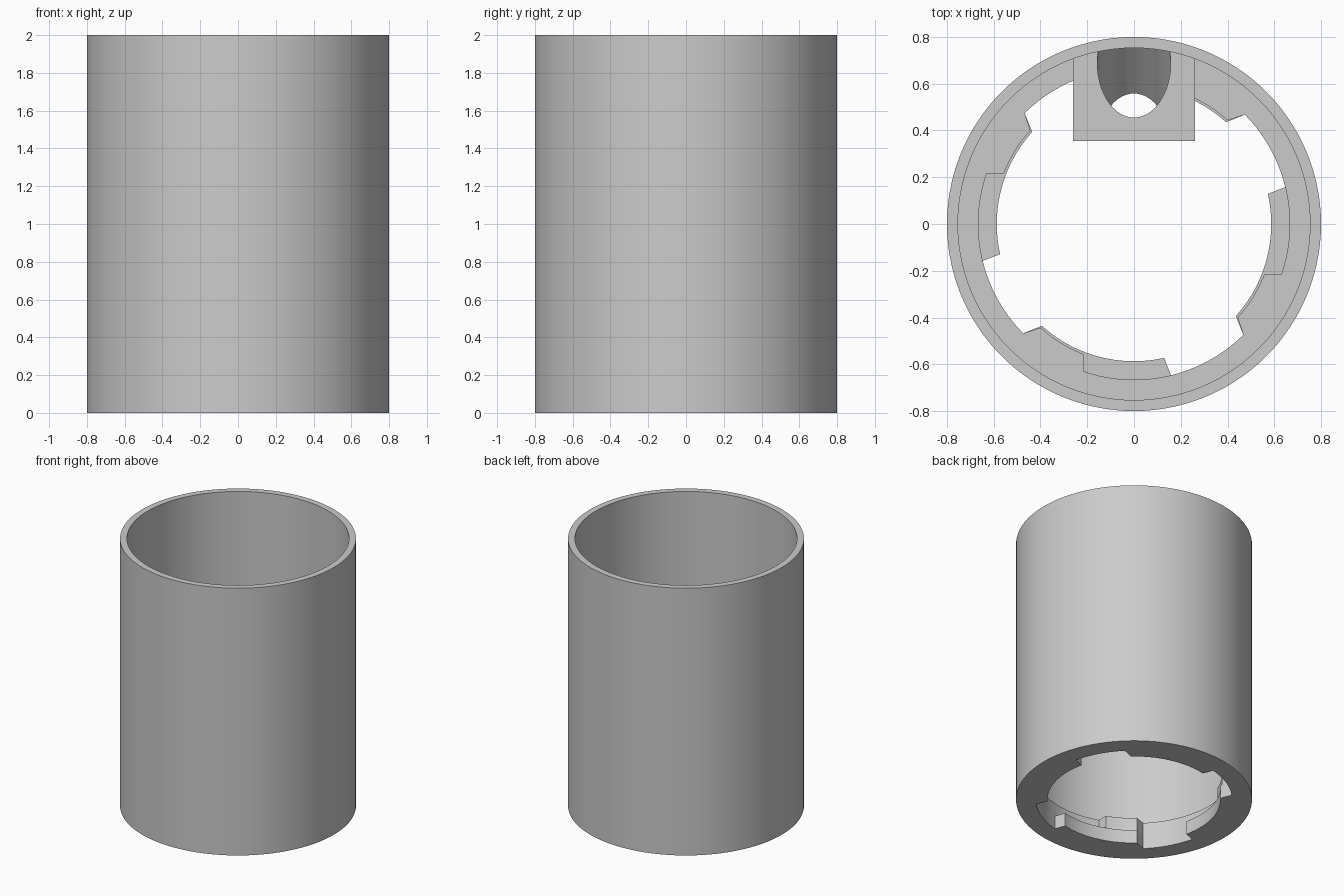
import bpy, bmesh
from math import radians, cos, sin, asin

old = bpy.data.objects.get("Cube")
if old:
    bpy.data.objects.remove(old, do_unlink=True)

grey = bpy.data.materials.new("plain grey")
grey.use_nodes = True
colour = (0.6, 0.6, 0.6, 1)
grey.diffuse_color = colour
grey.node_tree.nodes["Principled BSDF"].inputs["Base Color"].default_value = colour

OUTER, BORE, LIP, STOP, SLOT = 0.8, 0.753, 0.587, 0.597, 0.666
FLOOR, STEP, TOP = 0.1, 0.2, 2.0


def make_object(name, bm):
    bmesh.ops.remove_doubles(bm, verts=bm.verts, dist=1e-5)
    bmesh.ops.dissolve_degenerate(bm, edges=bm.edges, dist=1e-5)
    bmesh.ops.recalc_face_normals(bm, faces=bm.faces)
    mesh = bpy.data.meshes.new(name)
    bm.to_mesh(mesh)
    bm.free()
    mesh.materials.append(grey)
    obj = bpy.data.objects.new(name, mesh)
    bpy.context.collection.objects.link(obj)
    return obj


def smooth(obj):
    bpy.ops.object.select_all(action="DESELECT")
    obj.select_set(True)
    bpy.context.view_layer.objects.active = obj
    bpy.ops.object.shade_smooth_by_angle(angle=radians(30))


# One quarter of the bayonet socket: (from angle, to angle, lip radius, channel radius)
SECTIONS = [
    (13.7, 44.6, SLOT, SLOT),    # open slot
    (47.9, 68.7, LIP, STOP),     # full height stop
    (71.0, 102.7, LIP, SLOT),    # channel above the lip
]

# Tube and socket lofted around the axis as one solid
bm = bmesh.new()
loops = []
for quarter in range(4):
    for start, end, lip, channel in SECTIONS:
        steps = 10
        for i in range(steps + 1):
            a = radians(90 * quarter + start + (end - start) * i / steps)
            profile = [(OUTER, 0), (lip, 0), (lip, FLOOR), (channel, FLOOR),
                       (channel, STEP), (BORE, STEP), (BORE, TOP), (OUTER, TOP)]
            loops.append([bm.verts.new((r * cos(a), r * sin(a), z)) for r, z in profile])
for a, b in zip(loops, loops[1:] + loops[:1]):
    for i in range(len(a)):
        j = (i + 1) % len(a)
        bm.faces.new((a[i], b[i], b[j], a[j]))
smooth(make_object("tube_body", bm))

# Block on the inner back wall, its rear following the tube
HALF, FRONT, REAR, BLOCK_TOP = 0.26, 0.355, 0.765, 0.53
bm = bmesh.new()
outline = [(-HALF, FRONT), (HALF, FRONT)]
reach = asin(HALF / REAR)
for i in range(13):
    a = reach * (1 - i / 6)
    outline.append((REAR * sin(a), REAR * cos(a)))
base = bm.faces.new([bm.verts.new((x, y, STEP)) for x, y in outline])
lifted = bmesh.ops.extrude_face_region(bm, geom=[base])["geom"]
bmesh.ops.translate(bm, vec=(0, 0, BLOCK_TOP - STEP),
                    verts=[v for v in lifted if isinstance(v, bmesh.types.BMVert)])
block = make_object("inner_block", bm)

# Slanted round hole through the block
bpy.ops.mesh.primitive_cylinder_add(vertices=64, radius=0.157, depth=2,
                                    location=(0, 0.69, BLOCK_TOP),
                                    rotation=(radians(-48), 0, 0))
cutter = bpy.context.object
cutter.name = "hole_cutter"
cutter.hide_render = True
cutter.data.materials.append(grey)
cut = block.modifiers.new("hole", "BOOLEAN")
cut.operation = "DIFFERENCE"
cut.solver = "EXACT"
cut.object = cutter
smooth(block)
bpy.ops.object.modifier_apply(modifier=cut.name)
bpy.data.objects.remove(cutter, do_unlink=True)
smooth(block)
